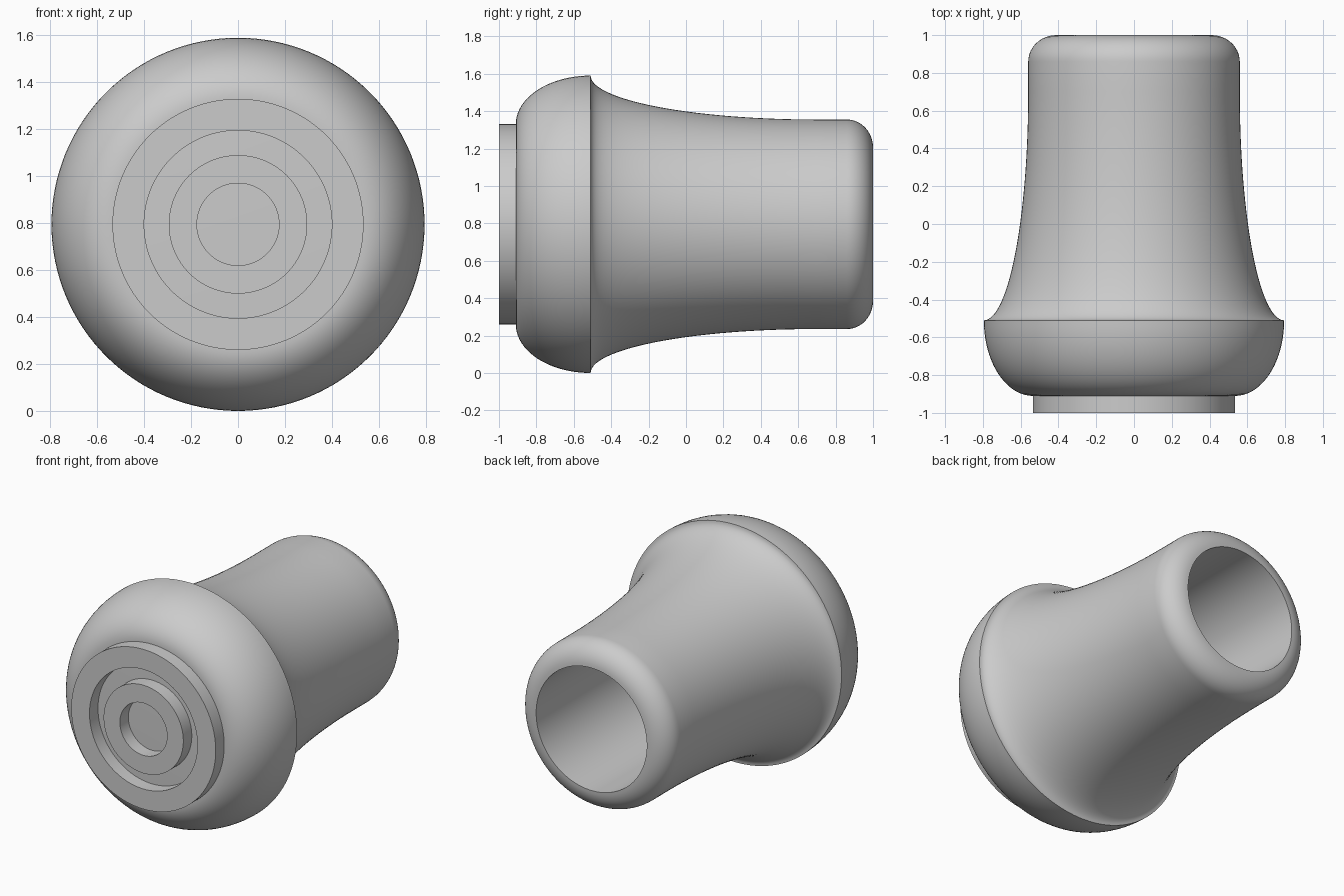
import bpy, bmesh
from math import sin, cos, pi, sqrt, radians
from mathutils import Vector

if "Cube" in bpy.data.objects:
    bpy.data.objects.remove(bpy.data.objects["Cube"])

RIM = 0.795            # widest radius, also the axis height
TREAD = 0.535          # tread radius
NECK = 0.56            # tube radius
BORE = 0.41            # socket radius
SEGMENTS = 128

rubber = bpy.data.materials.new("grey_rubber")
rubber.use_nodes = True
grey = (0.6, 0.6, 0.6, 1)
rubber.diffuse_color = grey
rubber.node_tree.nodes["Principled BSDF"].inputs["Base Color"].default_value = grey


def lathe(name, profile, closed=False):
    """Turn (radius, y) points about the horizontal axis."""
    bm = bmesh.new()
    verts = [bm.verts.new((r, y, 0)) for r, y in profile]
    pairs = list(zip(verts, verts[1:]))
    if closed:
        pairs.append((verts[-1], verts[0]))
    edges = [bm.edges.new(p) for p in pairs]
    bmesh.ops.spin(bm, geom=verts + edges, cent=(0, 0, 0), axis=(0, 1, 0),
                   dvec=(0, 0, 0), angle=2 * pi, steps=SEGMENTS)
    bmesh.ops.remove_doubles(bm, verts=bm.verts, dist=0.0001)
    bmesh.ops.recalc_face_normals(bm, faces=bm.faces)
    bmesh.ops.translate(bm, verts=bm.verts, vec=Vector((0, 0, RIM)))
    mesh = bpy.data.meshes.new(name)
    bm.to_mesh(mesh)
    bm.free()
    mesh.materials.append(rubber)
    obj = bpy.data.objects.new(name, mesh)
    bpy.context.collection.objects.link(obj)
    bpy.ops.object.select_all(action='DESELECT')
    obj.select_set(True)
    bpy.context.view_layer.objects.active = obj
    bpy.ops.object.shade_smooth_by_angle(angle=radians(35))
    return obj


def arc(cr, cy, rr, ry, start, end, steps):
    """Elliptical arc in the (radius, y) plane."""
    angles = [radians(start + (end - start) * i / steps) for i in range(steps + 1)]
    return [(cr + rr * cos(a), cy + ry * sin(a)) for a in angles]


# Rounded foot, flared neck, rounded mouth and blind socket
foot = arc(TREAD, -0.51, RIM - TREAD, 0.40, -90, 0, 20)
flare = arc(RIM, 0.70, RIM - NECK, 1.21, 270, 180, 28)
mouth = arc(BORE, 0.86, NECK - BORE, 0.14, 0, 90, 12)
socket = [(BORE, -0.5), (0, -0.5)]
lathe("ferrule_body", [(0, -0.91)] + foot + flare[1:] + mouth + socket)

# Raised concentric tread rings
for name, inner, outer in (("outer_tread_ring", 0.40, TREAD),
                           ("inner_tread_ring", 0.175, 0.295)):
    lathe(name, [(inner, -0.90), (inner, -1), (outer, -1), (outer, -0.90)], closed=True)
